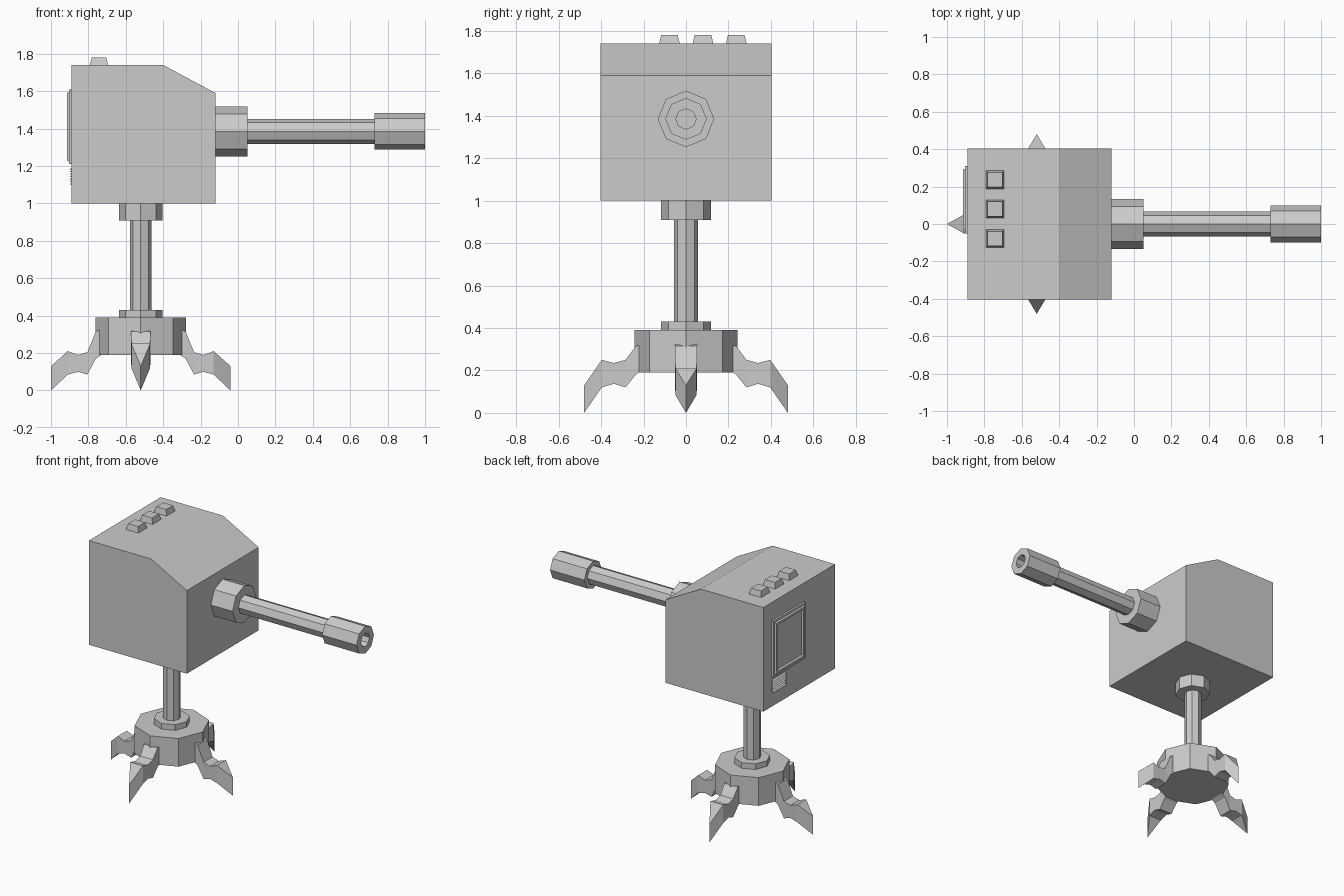
import bpy, bmesh, math

if "Cube" in bpy.data.objects:
    bpy.data.objects.remove(bpy.data.objects["Cube"])

CX = -0.52   # stand axis
BZ = 1.385   # barrel axis height


def loft(name, rings):
    """Skin a list of equal-length point rings and cap both ends."""
    bm = bmesh.new()
    loops = [[bm.verts.new(p) for p in ring] for ring in rings]
    n = len(loops[0])
    for a, b in zip(loops, loops[1:]):
        for i in range(n):
            j = (i + 1) % n
            bm.faces.new((a[i], a[j], b[j], b[i]))
    bm.faces.new(loops[0])
    bm.faces.new(loops[-1])
    bmesh.ops.remove_doubles(bm, verts=bm.verts, dist=1e-4)
    bmesh.ops.recalc_face_normals(bm, faces=bm.faces)
    me = bpy.data.meshes.new(name)
    bm.to_mesh(me)
    bm.free()
    ob = bpy.data.objects.new(name, me)
    bpy.context.collection.objects.link(ob)
    return ob


def circle(r, n=8):
    return [(r * math.cos(2 * math.pi * i / n), r * math.sin(2 * math.pi * i / n)) for i in range(n)]


def upright(name, r, z0, z1):
    return loft(name, [[(CX + u, v, z) for u, v in circle(r)] for z in (z0, z1)])


def along_x(name, profile):
    return loft(name, [[(x, u, BZ + v) for u, v in circle(r)] for x, r in profile])


def rect(cu, cv, hu, hv):
    return [(cu - hu, cv - hv), (cu + hu, cv - hv), (cu + hu, cv + hv), (cu - hu, cv + hv)]


# Stand
upright("base", 0.243, 0.19, 0.39)
upright("base_collar", 0.117, 0.39, 0.43)
upright("post", 0.057, 0.43, 0.91)
upright("top_collar", 0.117, 0.91, 1.0)

# Legs: (radius, top, bottom, half width), ending in a vertical blade edge
side_leg = [(0.21, 0.33, 0.19, 0.053), (0.24, 0.315, 0.17, 0.053), (0.285, 0.205, 0.085, 0.05),
            (0.335, 0.19, 0.10, 0.05), (0.39, 0.21, 0.085, 0.05), (0.48, 0.13, 0.0, 0.0)]
front_leg = [(0.21, 0.32, 0.20, 0.053), (0.236, 0.315, 0.18, 0.053), (0.285, 0.25, 0.12, 0.05),
             (0.34, 0.235, 0.137, 0.05), (0.397, 0.25, 0.12, 0.05), (0.48, 0.13, 0.0, 0.0)]
for k, (name, leg) in enumerate([("right_leg", side_leg), ("back_leg", front_leg),
                                 ("left_leg", side_leg), ("front_leg", front_leg)]):
    ob = loft(name, [[(r, -w, b), (r, w, b), (r, w, t), (r, -w, t)] for r, t, b, w in leg])
    ob.location.x = CX
    ob.rotation_euler.z = k * math.pi / 2

# Housing with sloped front top edge
outline = [(-0.89, 1.0), (-0.12, 1.0), (-0.12, 1.59), (-0.40, 1.74), (-0.89, 1.74)]
loft("housing", [[(x, y, z) for x, z in outline] for y in (-0.403, 0.403)])

# Barrel
along_x("barrel_collar", [(-0.12, 0.133), (0.05, 0.133)])
along_x("barrel_tube", [(0.05, 0.066), (0.73, 0.066)])
along_x("muzzle", [(0.73, 0.098), (1.0, 0.098), (1.0, 0.048), (0.76, 0.048)])

# Top buttons
for i, y in enumerate((-0.078, 0.08, 0.237)):
    loft(f"button_{i + 1}", [[(u, v, z) for u, v in rect(-0.743, y, h, h)]
                             for z, h in ((1.735, 0.05), (1.78, 0.039))])

# Rear panel: stepped frame around a recessed screen
steps = [(-0.885, 0.0), (-0.904, 0.0), (-0.904, 0.015), (-0.915, 0.02), (-0.915, 0.035), (-0.903, 0.042)]
loft("rear_panel", [[(x, u, v) for u, v in rect(0.13, 1.41, 0.18 - d, 0.20 - d)] for x, d in steps])

# Rear vent slats
for i in range(7):
    z = 1.10 + i * 0.0135
    tri = [(-0.885, z), (-0.902, z), (-0.885, z + 0.0135)]
    loft(f"vent_slat_{i + 1}", [[(x, y, h) for x, h in tri] for y in (0.16, 0.31)])
